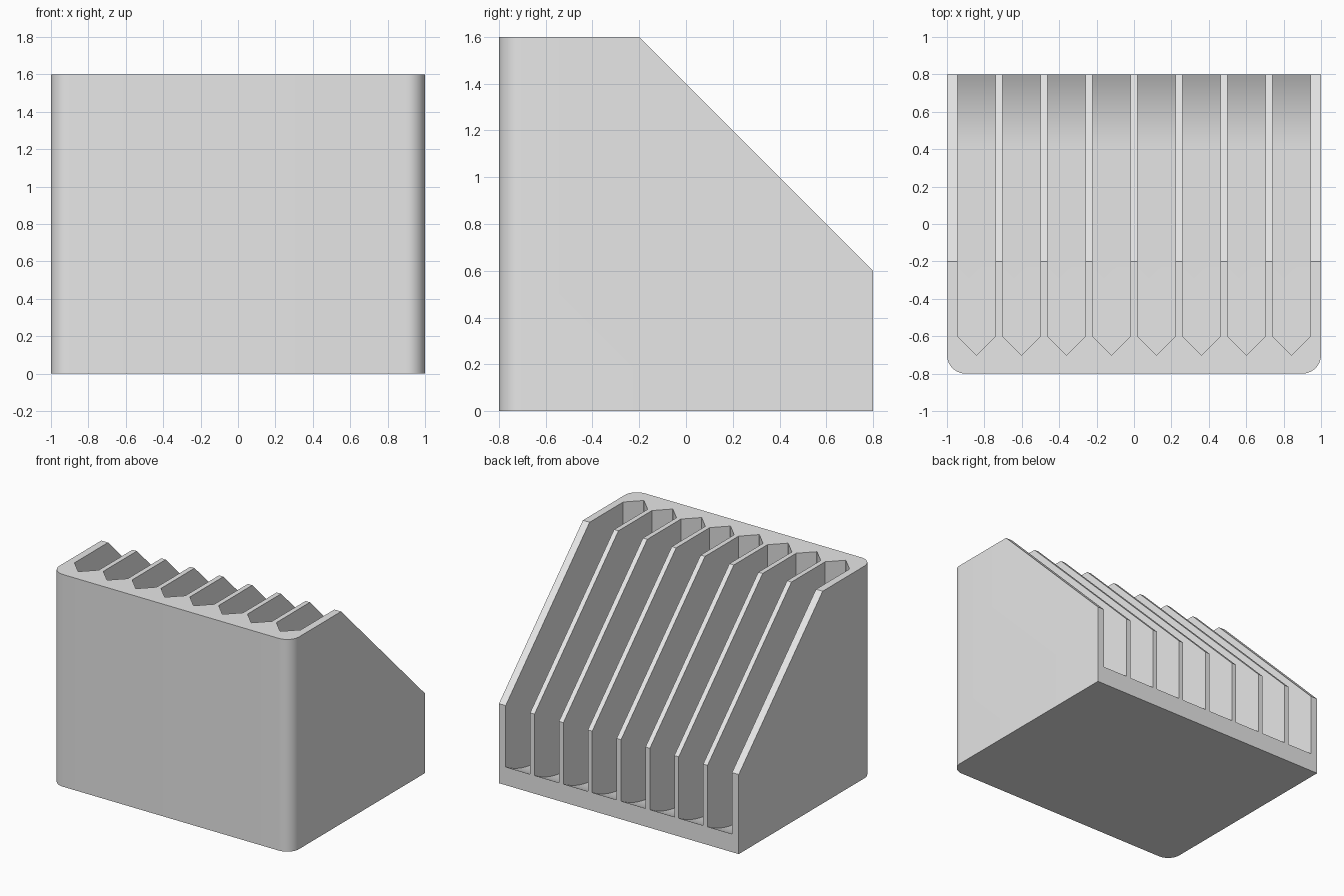
import bpy, bmesh, math

SLOTS = 8
PITCH = 0.2406
SLOT_WIDTH = 0.204
FRONT, BACK = -0.8, 0.8
FLOOR, ARC_Y, ARC_R = 0.03, 0.4, 0.8

if "Cube" in bpy.data.objects:
    bpy.data.objects.remove(bpy.data.objects["Cube"], do_unlink=True)


def add_slab(bm, profile, centre, width, front, segments):
    """Extrude a y-z profile along x, then bevel its upright front edges."""
    verts = [bm.verts.new((centre - width / 2, y, z)) for y, z in profile]
    face = bm.faces.new(verts)
    extruded = bmesh.ops.extrude_face_region(bm, geom=[face])["geom"]
    moved = [g for g in extruded if isinstance(g, bmesh.types.BMVert)]
    bmesh.ops.translate(bm, verts=moved, vec=(width, 0, 0))
    slab = set(verts + moved)
    edges = [e for e in bm.edges
             if all(v in slab and abs(v.co.y - front) < 1e-5 for v in e.verts)
             and abs(e.verts[0].co.x - e.verts[1].co.x) < 1e-5]
    bmesh.ops.bevel(bm, geom=edges, offset=0.1, offset_type='OFFSET',
                    segments=segments, profile=0.5, affect='EDGES')


def make_object(name, bm):
    bmesh.ops.recalc_face_normals(bm, faces=bm.faces[:])
    mesh = bpy.data.meshes.new(name)
    bm.to_mesh(mesh)
    bm.free()
    obj = bpy.data.objects.new(name, mesh)
    bpy.context.collection.objects.link(obj)
    return obj


# Body: block with a sloping back and rounded front corners
bm = bmesh.new()
add_slab(bm, [(FRONT, 0), (BACK, 0), (BACK, 0.6), (-0.2, 1.6), (FRONT, 1.6)],
         0, 2, FRONT, 10)
body = make_object("slotted_rack", bm)

# Slots: pointed at the front, floor curving up to a lip at the back
floor = [(-0.7, FLOOR)]
for i in range(13):
    a = math.radians(36) * i / 12
    floor.append((ARC_Y + ARC_R * math.sin(a),
                  FLOOR + ARC_R * (1 - math.cos(a))))
profile = floor + [(floor[-1][0], 2), (-0.7, 2)]
bm = bmesh.new()
for i in range(SLOTS):
    add_slab(bm, profile, (i - (SLOTS - 1) / 2) * PITCH, SLOT_WIDTH, -0.7, 1)
cutter = make_object("slot_cutter", bm)
cutter.hide_render = True

# Cut the slots out of the body
cut = body.modifiers.new("Slots", 'BOOLEAN')
cut.operation = 'DIFFERENCE'
cut.solver = 'EXACT'
cut.object = cutter
bpy.ops.object.select_all(action='DESELECT')
bpy.context.view_layer.objects.active = body
body.select_set(True)
bpy.ops.object.modifier_apply(modifier=cut.name)
bpy.data.objects.remove(cutter, do_unlink=True)

# Plain grey finish, smooth only on the rounded parts
grey = bpy.data.materials.new("light_grey")
grey.use_nodes = True
colour = (0.8, 0.8, 0.8, 1)
grey.diffuse_color = colour
grey.node_tree.nodes["Principled BSDF"].inputs["Base Color"].default_value = colour
body.data.materials.clear()
body.data.materials.append(grey)
bpy.ops.object.shade_smooth_by_angle(angle=math.radians(25))
